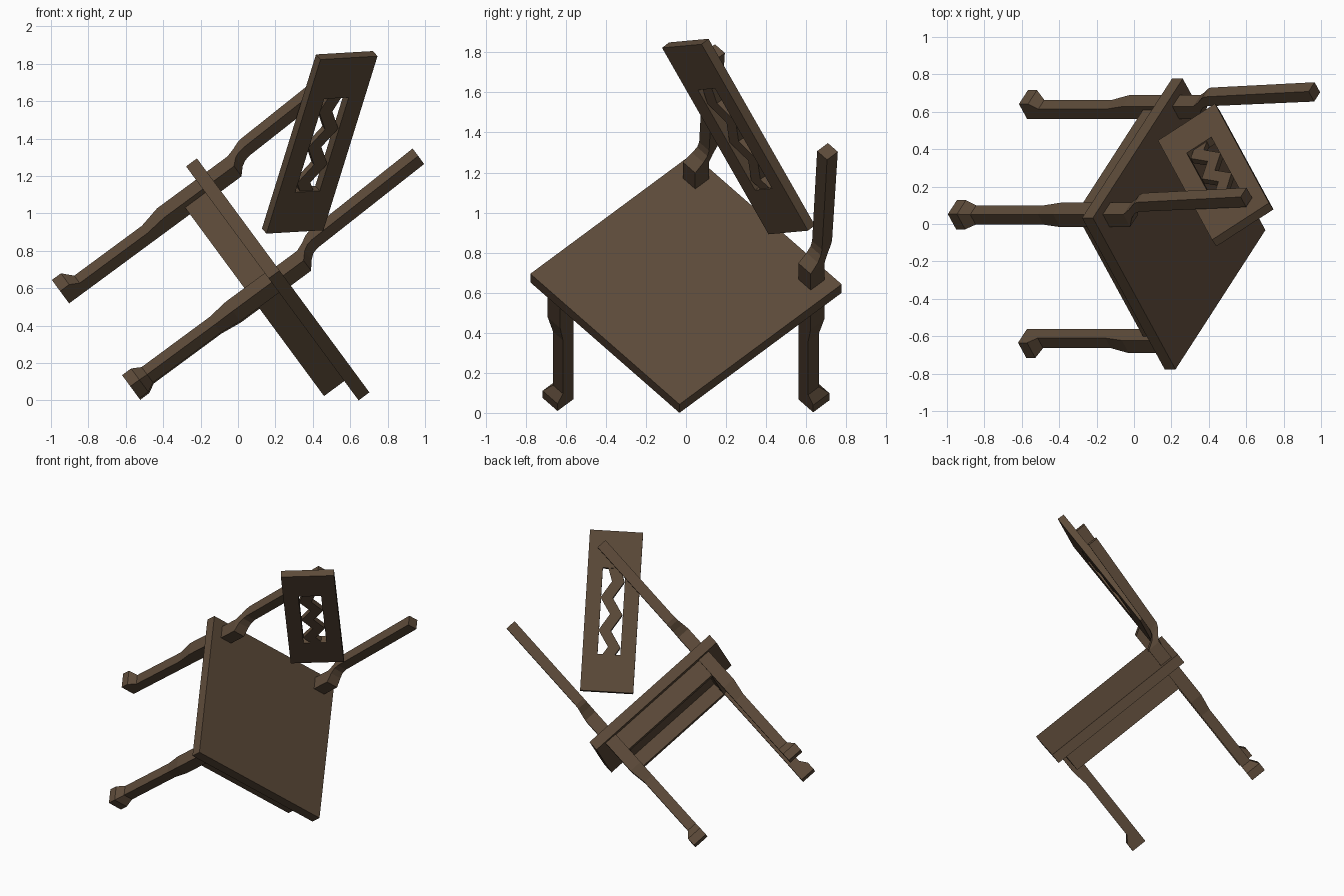
import bpy, bmesh, math
from mathutils import Vector, Matrix

if "Cube" in bpy.data.objects:
    bpy.data.objects.remove(bpy.data.objects["Cube"])

# Pose of the toppled chair: local x = side, y = back, z = up along the legs
tilt, yaw = math.radians(36.4), math.radians(42.6)
up = Vector((math.cos(tilt), 0, math.sin(tilt)))
down_slope = Vector((math.sin(tilt), 0, -math.cos(tilt)))
side = down_slope * math.cos(yaw) + Vector((0, math.sin(yaw), 0))
back = up.cross(side)
pose = Matrix((side, back, up)).transposed().to_4x4()
pose.translation = (0.24, 0.005, 0.675)

wood = bpy.data.materials.new("dark brown wood")
wood.diffuse_color = (0.108, 0.069, 0.041, 1)
wood.use_nodes = True
wood.node_tree.nodes["Principled BSDF"].inputs["Base Color"].default_value = wood.diffuse_color
parts = []


def finish(name, bm):
    bmesh.ops.recalc_face_normals(bm, faces=bm.faces[:])
    me = bpy.data.meshes.new(name)
    bm.to_mesh(me)
    bm.free()
    me.materials.append(wood)
    ob = bpy.data.objects.new(name, me)
    bpy.context.collection.objects.link(ob)
    ob.matrix_world = pose
    parts.append(ob)


def loft(name, rings):
    """Skin four-sided rings into a closed solid."""
    bm = bmesh.new()
    vs = [[bm.verts.new(p) for p in r] for r in rings]
    for a, b in zip(vs, vs[1:]):
        for i in range(4):
            j = (i + 1) % 4
            bm.faces.new((a[i], a[j], b[j], b[i]))
    bm.faces.new(vs[0])
    bm.faces.new(vs[-1])
    finish(name, bm)


def slab(name, pts, faces, offset):
    """Thicken a flat sheet of faces by an offset vector."""
    bm = bmesh.new()
    vs = [bm.verts.new(p) for p in pts]
    fs = [bm.faces.new([vs[i] for i in f]) for f in faces]
    ext = bmesh.ops.extrude_face_region(bm, geom=fs, use_keep_orig=True)
    moved = [g for g in ext["geom"] if isinstance(g, bmesh.types.BMVert)]
    bmesh.ops.translate(bm, verts=moved, vec=offset)
    finish(name, bm)


def rect(w, h):
    return [(-w, -h), (w, -h), (w, h), (-w, h)]


RING = [(i, (i + 1) % 4, 4 + (i + 1) % 4, 4 + i) for i in range(4)]

# Seat board, hollow apron frame and recessed panel under it
slab("seat", [(x, y, 0) for x, y in rect(0.55, 0.55)], [(0, 1, 2, 3)], Vector((0, 0, -0.072)))
slab("apron", [(x, y, -0.07) for x, y in rect(0.44, 0.48) + rect(0.375, 0.415)],
     RING, Vector((0, 0, -0.137)))
slab("seat_underside_panel", [(x, y, -0.07) for x, y in rect(0.376, 0.416)], [(0, 1, 2, 3)],
     Vector((0, 0, -0.04)))

# Three legs (front right one is missing): inner corner straight, outer sides shaped
INX, INY = 0.38, 0.412
leg_profile = [(0.092, -0.07), (0.092, -0.33), (0.073, -0.45), (0.073, -0.90),
               (0.110, -0.95), (0.110, -1.01)]
for name, sx, sy in (("back_left_leg", -1, 1), ("back_right_leg", 1, 1), ("front_left_leg", -1, -1)):
    loft(name, [[(sx * (INX + x * w), sy * (INY + y * w), z)
                 for x, y in ((0, 0), (1, 0), (1, 1), (0, 1))] for w, z in leg_profile])

# Back posts: outer x, front y, back y, front height, back height
post_profile = [(0.472, 0.412, 0.504, 0, 0), (0.472, 0.412, 0.504, 0.135, 0.138),
                (0.464, 0.468, 0.532, 0.17, 0.185), (0.456, 0.495, 0.562, 0.2, 0.222),
                (0.453, 0.506, 0.574, 0.235, 0.25), (0.453, 0.54, 0.613, 0.96, 0.96)]
for name, sx in (("left_back_post", -1), ("right_back_post", 1)):
    loft(name, [[(sx * INX, f, hf), (sx * o, f, hf), (sx * o, b, hb), (sx * INX, b, hb)]
                for o, f, b, hf, hb in post_profile])

# Loose back panel, turned 45 degrees in the plane of the back
R, SKEW = math.sqrt(0.5), 0.09


def panel(a, c, front):
    return (-0.157 + (a - c) * R, front + SKEW * a, 0.581 + (a + c) * R)


slab("back_panel_frame", [panel(a, c, 0.477) for a, c in rect(0.181, 0.555) + rect(0.078, 0.298)],
     RING, Vector((-0.05 * SKEW * R, 0.05, -0.05 * SKEW * R)))

# Zigzag strip in the panel window
zig = [(-0.005, 0.30), (-0.036, 0.208), (0.036, 0.094), (-0.036, -0.018),
       (0.036, -0.132), (-0.036, -0.245), (0.0, -0.30)]
pts = [panel(a + s * 0.042, c, 0.485) for a, c in zig for s in (1, -1)]
slab("back_panel_zigzag", pts, [(2 * i, 2 * i + 1, 2 * i + 3, 2 * i + 2) for i in range(len(zig) - 1)],
     Vector((0, 0.034, 0)))

# Rest the model on the ground and centre it
world = [pose @ v.co for ob in parts for v in ob.data.vertices]
lo = [min(p[i] for p in world) for i in range(3)]
hi = [max(p[i] for p in world) for i in range(3)]
pose.translation -= Vector(((lo[0] + hi[0]) / 2, (lo[1] + hi[1]) / 2, lo[2]))
for ob in parts:
    ob.matrix_world = pose
